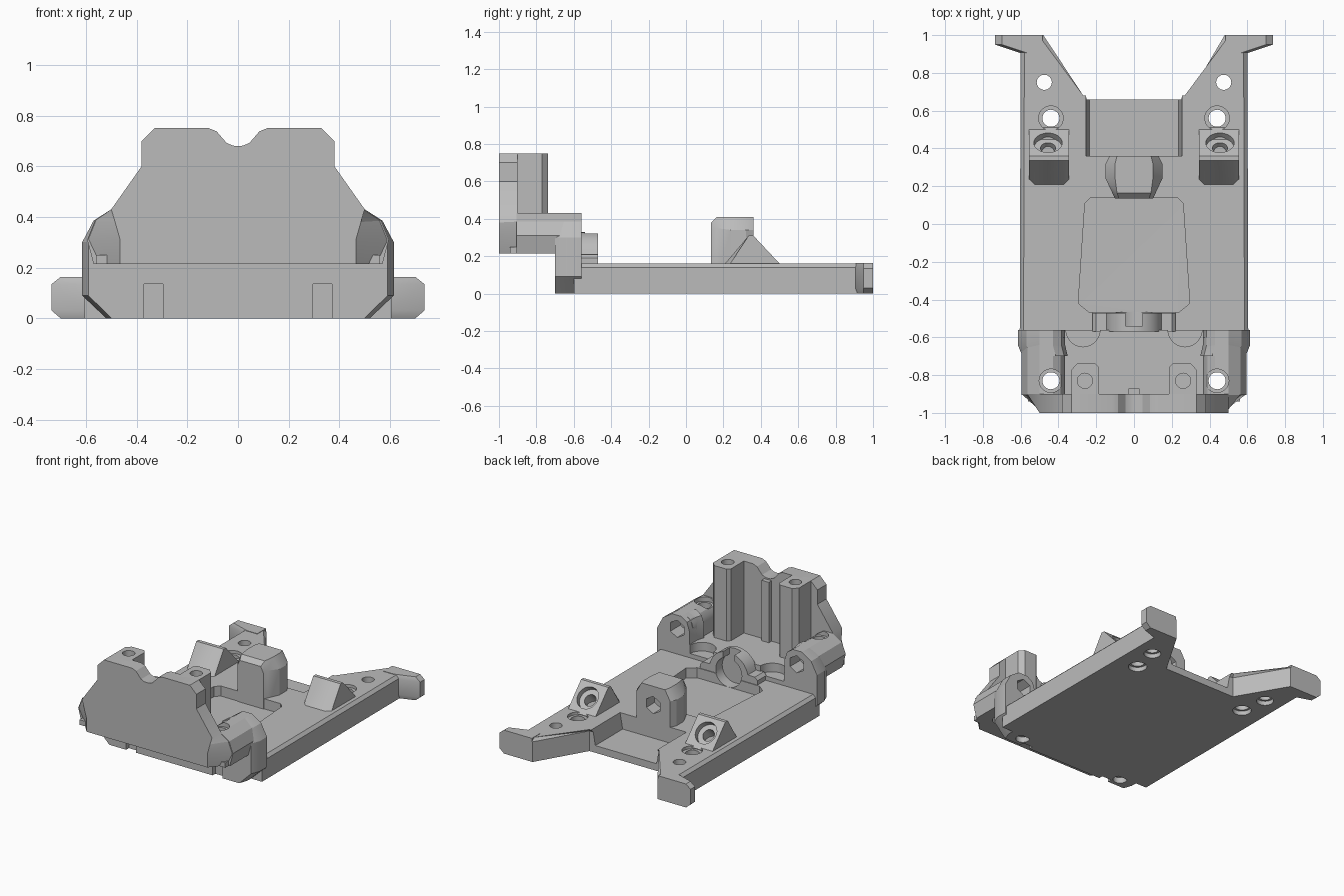
import bpy, bmesh, math
from mathutils import Matrix

if "Cube" in bpy.data.objects:
    bpy.data.objects.remove(bpy.data.objects["Cube"])

grey = bpy.data.materials.new("plain_grey")
grey.use_nodes = True
grey.diffuse_color = (0.5, 0.5, 0.5, 1)
grey.node_tree.nodes["Principled BSDF"].inputs["Base Color"].default_value = (0.5, 0.5, 0.5, 1)


def finish(name, bm):
    bmesh.ops.recalc_face_normals(bm, faces=bm.faces)
    mesh = bpy.data.meshes.new(name)
    bm.to_mesh(mesh)
    bm.free()
    mesh.materials.append(grey)
    ob = bpy.data.objects.new(name, mesh)
    bpy.context.collection.objects.link(ob)
    return ob


def loft(name, sections, axis="y", flip=1, bevel=0):
    """Sections are (position, points); points are xz for axis y, xy for axis z, yz for axis x."""
    place = {"y": lambda t, p: (p[0] * flip, t, p[1]),
             "z": lambda t, p: (p[0] * flip, p[1], t),
             "x": lambda t, p: (t * flip, p[0], p[1])}[axis]
    bm = bmesh.new()
    rings = [[bm.verts.new(place(t, p)) for p in pts] for t, pts in sections]
    n = len(rings[0])
    for a, b in zip(rings, rings[1:]):
        for i in range(n):
            j = (i + 1) % n
            bm.faces.new((a[i], a[j], b[j], b[i]))
    bm.faces.new(rings[0])
    bm.faces.new(rings[-1])
    if bevel:
        top = sections[-1][0]
        edges = [e for e in bm.edges if all(v.co.z > top - 1e-4 for v in e.verts)]
        bmesh.ops.bevel(bm, geom=edges, offset=bevel, segments=1, affect="EDGES")
    return finish(name, bm)


def prism(name, pts, a, b, axis="y", **kw):
    return loft(name, [(a, pts), (b, pts)], axis, **kw)


def mirrored(half):
    return half + [(-x, z) for x, z in reversed(half) if abs(x) > 1e-6]


def rect(x0, x1, y0, y1):
    return [(x0, y0), (x1, y0), (x1, y1), (x0, y1)]


def rod(name, centre, r, length, direction="z", sides=32, tilt=0):
    bm = bmesh.new()
    turn = {"z": Matrix(), "y": Matrix.Rotation(math.pi / 2, 4, "X")}[direction]
    m = Matrix.Translation(centre) @ Matrix.Rotation(tilt, 4, "X") @ turn
    bmesh.ops.create_cone(bm, cap_ends=True, segments=sides, radius1=r, radius2=r, depth=length, matrix=m)
    return finish(name, bm)


def cut(ob, cutters):
    for c in cutters:
        c.hide_render = True
        mod = ob.modifiers.new("cut", "BOOLEAN")
        mod.operation, mod.solver, mod.object = "DIFFERENCE", "EXACT", c
    deps = bpy.context.evaluated_depsgraph_get()
    mesh = bpy.data.meshes.new_from_object(ob.evaluated_get(deps))
    ob.modifiers.clear()
    ob.data = mesh
    for c in cutters:
        bpy.data.objects.remove(c)


# Base plate with forked rear arms
outline = mirrored([(0, -0.6), (0.605, -0.6), (0.6, 1), (0.48, 1), (0.28, 0.66)])
plate = prism("base_plate", outline, 0, 0.16, "z", bevel=0.02)
pocket = mirrored([(0.24, -0.465), (0.295, -0.42), (0.26, 0.11), (0.23, 0.14)])
slot = mirrored([(0.235, 0.05), (0.262, 0.2)])
cutters = [prism("pocket_cut", pocket, 0.09, 0.3, "z"),
           prism("rear_slot_cut", slot, 0.36, 0.8),
           rod("bearing_cut", (0, -0.5, 0.19), 0.1, 0.08, "y")]
for s in (1, -1):
    cutters += [rod("hole_cut", (s * 0.44, 0.56, 0.1), 0.045, 0.4),
                rod("counterbore_cut", (s * 0.44, 0.56, 0.17), 0.065, 0.06),
                rod("outer_hole_cut", (s * 0.475, 0.75, 0.1), 0.04, 0.4),
                rod("underside_cut", (s * 0.44, 0.56, 0), 0.06, 0.06),
                rod("underside_outer_cut", (s * 0.475, 0.75, 0), 0.055, 0.06)]
cut(plate, cutters)

# Stepped bulkhead joining the plate to the raised nose
bulk = mirrored([(0.52, 0), (0.615, 0.09), (0.615, 0.3), (0.57, 0.385), (0.5, 0.43),
                 (0.43, 0.43), (0.385, 0.4), (0.365, 0.34), (0.365, 0.25)])
narrow = [(x * 0.96, z) for x, z in bulk]
bulkhead = loft("bulkhead", [(-0.7, narrow), (-0.64, bulk), (-0.56, bulk)])
cutters = []
for s in (1, -1):
    cutters += [rod("hex_cut", (s * 0.46, -0.6, 0.335), 0.06, 0.14, "y", 6),
                rod("well_cut", (s * 0.27, -0.56, 0.26), 0.09, 0.14),
                rod("underside_cut", (s * 0.41, -0.63, 0), 0.045, 0.08),
                prism("groove_cut", rect(0.295, 0.37, -0.1, 0.135), -0.8, -0.67, flip=s)]
cut(bulkhead, cutters)

# Raised nose floor
floor = prism("nose_floor", rect(-0.56, 0.56, 0.215, 0.25), -0.94, -0.65)
cut(floor, [rod("floor_hole_cut", (s * 0.44, -0.83, 0.2), 0.045, 0.5) for s in (1, -1)]
    + [rod("floor_well_cut", (s * 0.27, -0.56, 0.26), 0.09, 0.2) for s in (1, -1)])

# Front panel with a rounded notch and chamfered lower corners
upper = [(0.38, 0.6), (0.38, 0.7), (0.33, 0.75), (0.115, 0.75), (0.085, 0.738),
         (0.065, 0.715), (0.045, 0.692), (0.02, 0.681), (0, 0.68)]
front = mirrored([(0.465, 0.215), (0.465, 0.31), (0.485, 0.38), (0.5, 0.43)] + upper)
rear = mirrored([(0.55, 0.215), (0.595, 0.31), (0.565, 0.385), (0.5, 0.43)] + upper)
loft("front_panel", [(-1, front), (-0.9, rear)])
prism("panel_rib", rect(-0.028, 0.028, 0.23, 0.67), -0.93, -0.87)

# Half round bearing seat with shoulders
arch = [(0.15 * math.sin(a), 0.18 + 0.15 * math.cos(a))
        for a in [math.radians(78 - 13 * i) for i in range(7)]]
seat = prism("bearing_seat", mirrored([(0.22, 0.08), (0.22, 0.19), (0.2, 0.21)] + arch), -0.57, -0.47)
cut(seat, [rod("seat_cut", (0, -0.5, 0.19), 0.1, 0.08, "y"),
           prism("notch_cut", rect(-0.045, 0.045, 0.25, 0.4), -0.54, -0.4)])

# Central tower with a hexagonal nut pocket
def arc_section(w, top, shoulder, inner):
    return mirrored([(w, 0.08), (w, shoulder), (inner, top)])

tower = loft("centre_tower", [(0.135, arc_section(0.1, 0.38, 0.34, 0.08)),
                              (0.165, arc_section(0.115, 0.41, 0.35, 0.09)),
                              (0.24, arc_section(0.15, 0.41, 0.34, 0.1)),
                              (0.32, arc_section(0.15, 0.41, 0.34, 0.1)),
                              (0.36, arc_section(0.13, 0.41, 0.34, 0.09))])
cut(tower, [rod("tower_hex_cut", (0, 0.34, 0.28), 0.06, 0.14, "y", 6)])

for s, side in ((1, "left"), (-1, "right")):
    # Rear wing tips
    def tip(x):
        return [(0.485, 0), (x - 0.035, 0), (x, 0.03), (x, 0.135), (x - 0.035, 0.163), (0.485, 0.163)]
    loft(side + "_wing_tip", [(0.905, tip(0.6)), (0.95, tip(0.735)), (1, tip(0.735))], flip=s)

    # Rounded side barrels
    barrel = [(0.365, 0.215), (0.365, 0.34), (0.372, 0.375), (0.39, 0.405), (0.43, 0.43), (0.5, 0.43),
              (0.565, 0.385), (0.595, 0.31), (0.57, 0.215)]
    ob = prism(side + "_barrel", barrel, -0.905, -0.6, flip=s)
    cut(ob, [rod("barrel_cut", (s * 0.44, -0.83, 0.3), 0.045, 0.5),
             rod("barrel_counterbore", (s * 0.44, -0.83, 0.44), 0.062, 0.08),
             rod("barrel_hex_cut", (s * 0.46, -0.6, 0.335), 0.06, 0.14, "y", 6)])

    # Screw posts behind the panel
    post = [(0.185, -0.93), (0.185, -0.76), (0.205, -0.738), (0.3, -0.738), (0.33, -0.77), (0.33, -0.93)]
    ob = prism(side + "_screw_post", post, 0.23, 0.75, "z", flip=s)
    cut(ob, [rod("post_cut", (s * 0.26, -0.83, 0.7), 0.04, 0.3)])

    # Angled screw wedges
    wide = [(0.2, 0.15), (0.51, 0.15), (0.36, 0.31), (0.335, 0.31)]
    slim = [(0.23, 0.15), (0.51, 0.15), (0.36, 0.31), (0.335, 0.31)]
    ob = loft(side + "_wedge", [(0.345, slim), (0.375, wide), (0.525, wide), (0.555, slim)], "x", flip=s)
    cut(ob, [rod("wedge_cut", (s * 0.455, 0.43, 0.235), 0.075, 0.08, tilt=-math.pi / 4),
             rod("wedge_bore", (s * 0.455, 0.39, 0.195), 0.04, 0.16, tilt=-math.pi / 4)])

# Smooth the round surfaces, keep the corners sharp
bpy.ops.object.select_all(action="DESELECT")
for ob in bpy.context.scene.objects:
    if ob.type == "MESH":
        ob.select_set(True)
        bpy.context.view_layer.objects.active = ob
bpy.ops.object.shade_smooth_by_angle(angle=math.radians(25))
